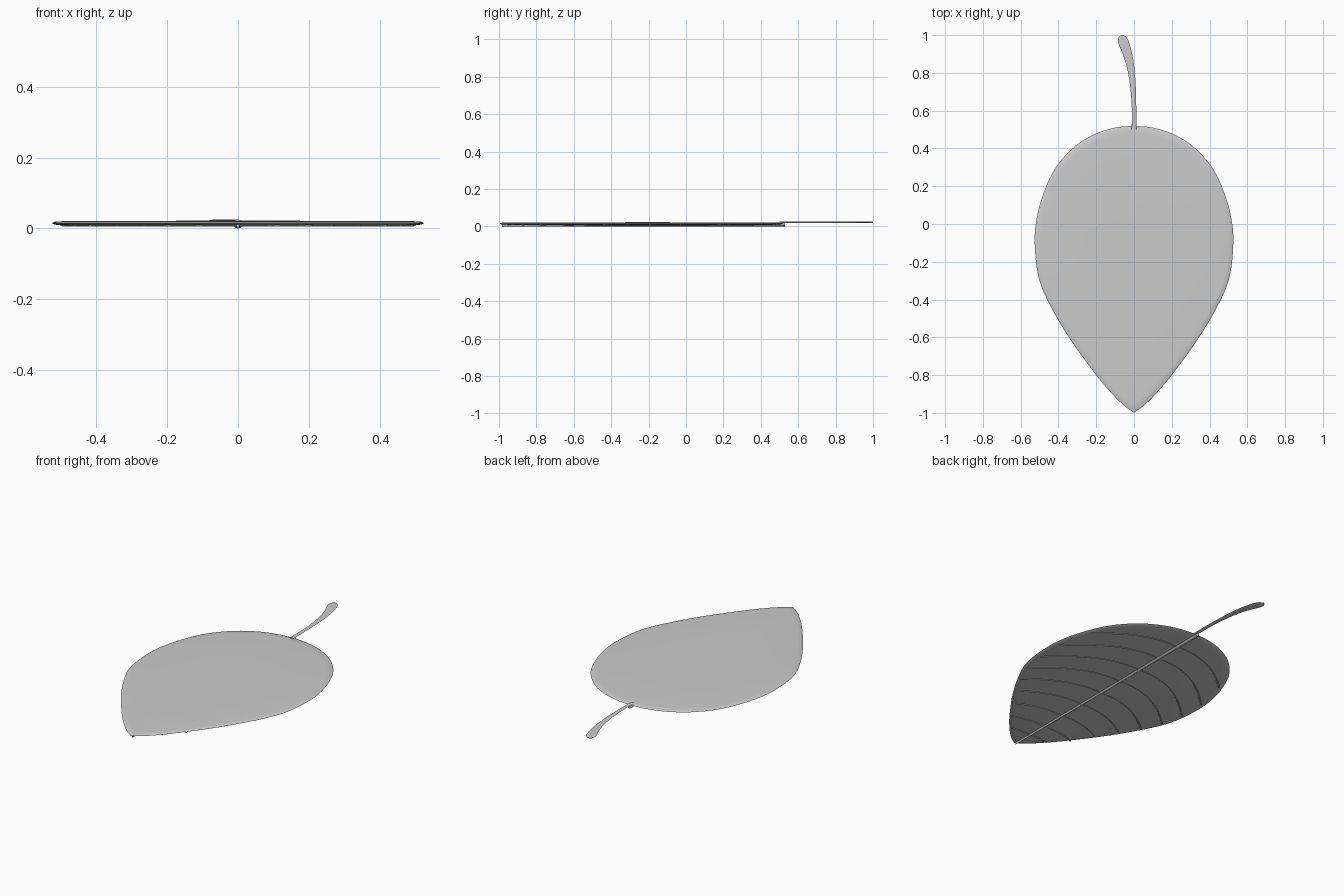
import bpy, bmesh, math
from mathutils import Vector

if "Cube" in bpy.data.objects:
    bpy.data.objects.remove(bpy.data.objects["Cube"])


def spline(pts, n=6):
    """Smooth Catmull-Rom path through the given points."""
    p = [Vector(q) for q in pts]
    p = [2 * p[0] - p[1]] + p + [2 * p[-1] - p[-2]]
    out = []
    for a, b, c, d in zip(p, p[1:], p[2:], p[3:]):
        for i in range(n):
            t = i / n
            out.append(0.5 * (2 * b + (c - a) * t + (2 * a - 5 * b + 4 * c - d) * t * t
                              + (3 * b - a - 3 * c + d) * t ** 3))
    return out + [p[-2]]


def finish(bm, name):
    bmesh.ops.recalc_face_normals(bm, faces=bm.faces)
    me = bpy.data.meshes.new(name)
    bm.to_mesh(me)
    bm.free()
    ob = bpy.data.objects.new(name, me)
    bpy.context.collection.objects.link(ob)
    bpy.context.view_layer.objects.active = ob
    ob.select_set(True)
    bpy.ops.object.shade_smooth_by_angle(angle=math.radians(50))
    ob.select_set(False)
    return ob


def bridge(bm, r1, r2):
    n = len(r1)
    for i in range(n):
        j = (i + 1) % n
        bm.faces.new((r1[i], r1[j], r2[j], r2[i]))


def sweep(bm, path, z, h, sides=8):
    """Flattened tube along (x, y, half width) points in the leaf plane."""
    rings = []
    for i, p in enumerate(path):
        t = path[min(i + 1, len(path) - 1)] - path[max(i - 1, 0)]
        t = Vector((t.x, t.y)).normalized()
        ring = []
        for k in range(sides):
            a = 2 * math.pi * k / sides
            o = p.z * math.cos(a)
            ring.append(bm.verts.new((p.x - t.y * o, p.y + t.x * o, z + h * math.sin(a))))
        rings.append(ring)
    for a, b in zip(rings, rings[1:]):
        bridge(bm, a, b)
    bm.faces.new(rings[0])
    bm.faces.new(rings[-1])


# Blade: outline shrunk into rings above and below a rounded rim
half = spline([(0, .52), (.1, .51), (.21, .475), (.32, .405), (.42, .29), (.487, .14), (.52, 0),
               (.525, -.12), (.508, -.27), (.46, -.4), (.345, -.6), (.2, -.8),
               (.115, -.9), (.06, -.955), (0, -1)])
outline = half + [Vector((-p.x, p.y)) for p in half[-2:0:-1]]
bm = bmesh.new()


def ring(s, z):
    return [bm.verts.new((p.x * s, -.2 + (p.y + .2) * s, z)) for p in outline]


rim = ring(1, .015)
for levels in ([(.985, .019), (.94, .0205), (.5, .0215), (.02, .022)],
               [(.985, .011), (.94, .008), (.5, .007), (.02, .006)]):
    prev = rim
    for s, z in levels:
        cur = ring(s, z)
        bridge(bm, prev, cur)
        prev = cur
    bm.faces.new(prev)
finish(bm, "leaf_blade")

# Stem: flat strip that curves aside and widens to a rounded end
bm = bmesh.new()
stem = spline([(0, .5, .012), (0, .62, .012), (-.005, .72, .0145), (-.016, .82, .019),
               (-.034, .9, .024), (-.055, .96, .028)])
end = stem[-1]
for a in (20, 40, 60, 75, 88):
    r = math.radians(a)
    stem.append(Vector((end.x - .014 * math.sin(r), end.y + .04 * math.sin(r), .028 * math.cos(r))))
sweep(bm, stem, .0215, .0035)
finish(bm, "stem")

# Midrib: raised ridge under the blade
bm = bmesh.new()
sweep(bm, spline([(0, .53, .012), (0, 0, .010), (0, -.6, .007), (0, -.985, .004)]), .008, .008)
finish(bm, "midrib")


# Side veins: thin ridges bending toward the tip on both sides
def inside(x, y):
    row = min(half, key=lambda p: abs(p.y - y))
    return y > -.97 and x < row.x * .96


bm = bmesh.new()
for y0 in (.36, .2, .04, -.12, -.28, -.44, -.6, -.75, -.87):
    for side in (-1, 1):
        pts = []
        for i in range(40):
            x = i * .015
            y = y0 + .1 * x - 1.15 * x * x
            if not inside(x, y):
                break
            pts.append(Vector((side * x, y, .004)))
        if len(pts) > 2:
            sweep(bm, pts, .0075, .003, 6)
finish(bm, "side_veins")
